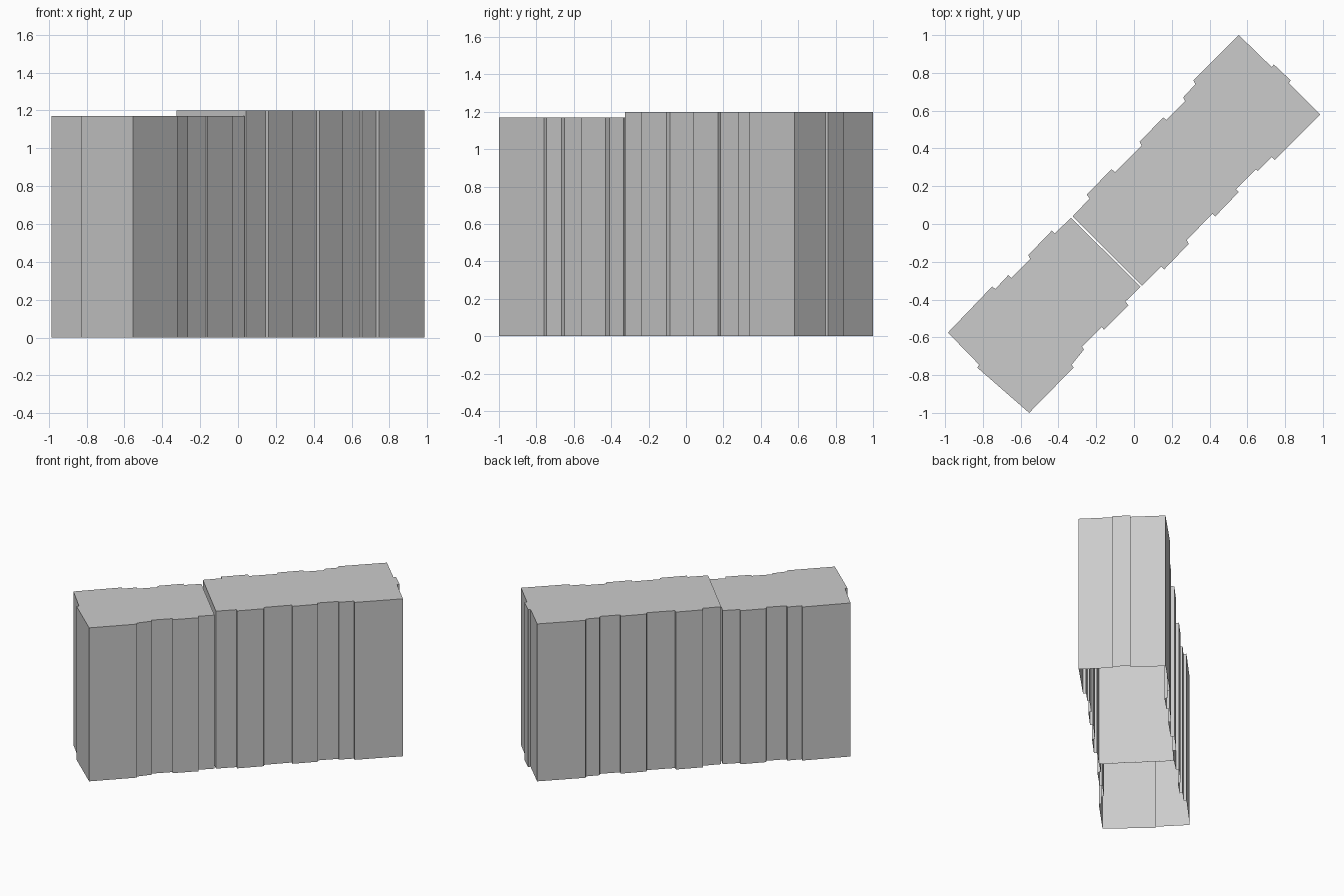
import bpy, bmesh


def hollow_block(name, outline, height):
    """Extrude a clockwise footprint into walls with a flat roof and open underside."""
    bm = bmesh.new()
    low = [bm.verts.new((x, y, 0)) for x, y in outline]
    high = [bm.verts.new((x, y, height)) for x, y in outline]
    n = len(outline)
    for i in range(n):
        j = (i + 1) % n
        bm.faces.new((low[j], low[i], high[i], high[j]))
    bm.faces.new(high[::-1])
    mesh = bpy.data.meshes.new(name)
    bm.to_mesh(mesh)
    bm.free()
    obj = bpy.data.objects.new(name, mesh)
    bpy.context.collection.objects.link(obj)
    return obj


# Taller block: left long side, stepped end, right long side
tall_outline = [
    (-0.325, 0.04), (-0.235, 0.135), (-0.25, 0.155), (-0.12, 0.29), (-0.10, 0.275),
    (0.04, 0.415), (0.03, 0.435), (0.155, 0.565), (0.17, 0.55), (0.27, 0.65),
    (0.26, 0.67), (0.325, 0.74), (0.315, 0.76), (0.555, 1.0),
    (0.73, 0.83), (0.74, 0.845), (0.83, 0.76), (0.82, 0.745), (0.985, 0.58),
    (0.745, 0.34), (0.73, 0.355), (0.655, 0.28), (0.645, 0.29), (0.54, 0.185),
    (0.555, 0.17), (0.43, 0.04), (0.415, 0.055), (0.28, -0.085), (0.29, -0.105),
    (0.16, -0.24), (0.145, -0.225), (0.043, -0.327),
]

# Lower block: right long side, stepped end, left long side
low_outline = [
    (0.035, -0.333), (-0.045, -0.41), (-0.03, -0.43), (-0.16, -0.56), (-0.17, -0.545),
    (-0.275, -0.65), (-0.265, -0.665), (-0.33, -0.745), (-0.32, -0.76), (-0.555, -1.0),
    (-0.83, -0.76), (-0.82, -0.745), (-0.985, -0.575),
    (-0.75, -0.33), (-0.735, -0.345), (-0.665, -0.27), (-0.65, -0.285), (-0.55, -0.185),
    (-0.56, -0.165), (-0.435, -0.035), (-0.42, -0.05), (-0.333, 0.033),
]

hollow_block("tall_block", tall_outline, 1.20)
hollow_block("low_block", low_outline, 1.17)
